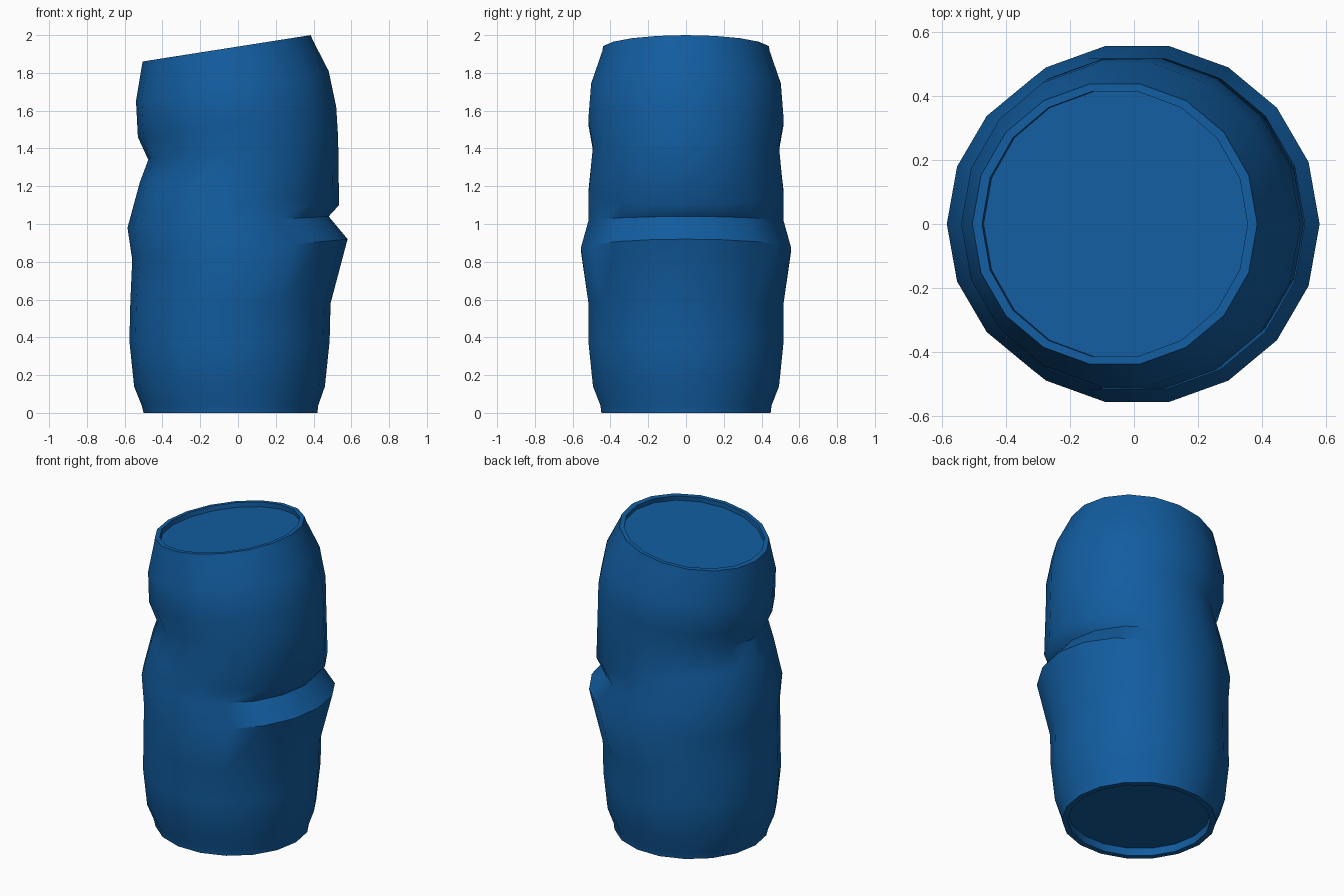
import bpy
import bmesh
from math import cos, sin, tau, radians

cube = bpy.data.objects.get("Cube")
if cube:
    bpy.data.objects.remove(cube, do_unlink=True)

SIDES = 18

blue = bpy.data.materials.new("can_blue")
blue.use_nodes = True
colour = (0.006, 0.109, 0.352, 1.0)
blue.diffuse_color = colour
blue.node_tree.nodes["Principled BSDF"].inputs["Base Color"].default_value = colour


def tilted_ring(bm, right_x, right_z, left_x, left_z, depth):
    """Ellipse spanning two side points, with the given half depth along y."""
    mid_x, mid_z = (right_x + left_x) / 2, (right_z + left_z) / 2
    half_x, half_z = (left_x - right_x) / 2, (left_z - right_z) / 2
    verts = []
    for i in range(SIDES):
        c, s = cos(tau * i / SIDES), sin(tau * i / SIDES)
        verts.append(bm.verts.new((mid_x + half_x * c, depth * s, mid_z + half_z * c)))
    return verts


def loft(name, rings, cap_first=False, cap_last=False):
    """Skin a stack of tilted rings, optionally closing either end."""
    bm = bmesh.new()
    loops = [tilted_ring(bm, *ring) for ring in rings]
    for low, high in zip(loops, loops[1:]):
        for i in range(SIDES):
            j = (i + 1) % SIDES
            bm.faces.new((low[i], low[j], high[j], high[i]))
    if cap_first:
        bm.faces.new(loops[0][::-1])
    if cap_last:
        bm.faces.new(loops[-1])
    mesh = bpy.data.meshes.new(name)
    bm.to_mesh(mesh)
    bm.free()
    mesh.materials.append(blue)
    obj = bpy.data.objects.new(name, mesh)
    bpy.context.collection.objects.link(obj)
    bpy.ops.object.select_all(action='DESELECT')
    obj.select_set(True)
    bpy.context.view_layer.objects.active = obj
    bpy.ops.object.shade_smooth_by_angle(angle=radians(42))
    return obj


# Crumpled wall: right x, right z, left x, left z, half depth
wall = [
    (-.5, 0, .42, 0, .455),
    (-.51, .04, .425, .04, .46),
    (-.55, .14, .46, .14, .5),
    (-.575, .38, .485, .38, .525),
    (-.57, .59, .49, .58, .525),
    (-.56, .81, .58, .92, .565),
    (-.585, .98, .48, 1.04, .525),
    (-.52, 1.22, .535, 1.1, .525),
    (-.475, 1.34, .53, 1.46, .5),
    (-.53, 1.46, .52, 1.62, .525),
    (-.54, 1.65, .48, 1.81, .51),
    (-.51, 1.83, .395, 1.975, .45),
    (-.505, 1.86, .385, 2, .445),
]
loft("can_wall", wall)

# Rim and sunken panel of the lid
loft("can_lid", [
    wall[-1],
    (-.475, 1.865, .355, 1.995, .42),
    (-.47, 1.835, .36, 1.965, .42),
], cap_last=True)

# Sunken panel and rim of the base
loft("can_base", [
    (-.465, .05, .385, .05, .42),
    (-.465, 0, .385, 0, .42),
    wall[0],
], cap_first=True)
